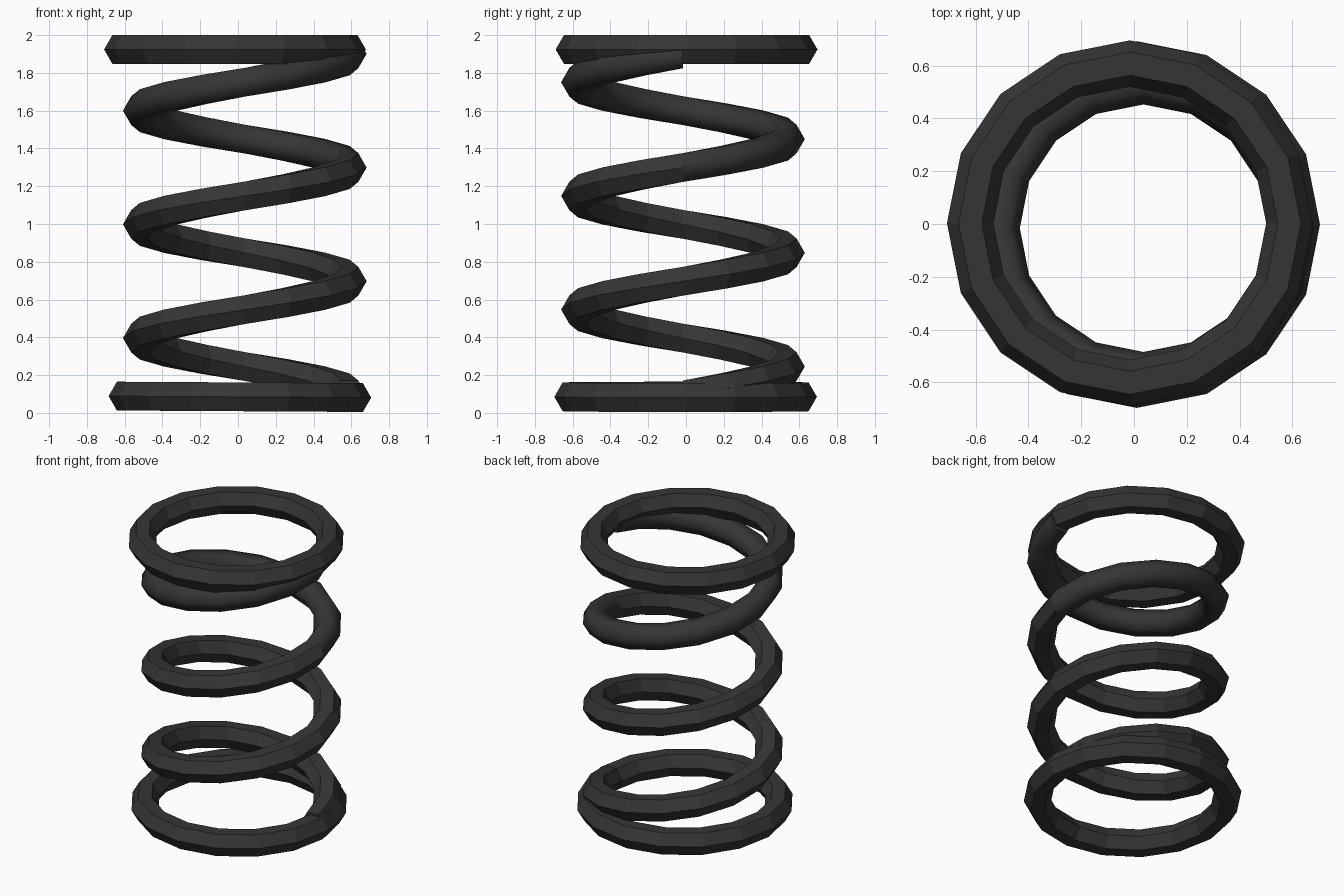
import bpy, bmesh, math

if "Cube" in bpy.data.objects:
    bpy.data.objects.remove(bpy.data.objects["Cube"])

STEPS = 16   # segments per turn
SIDES = 6    # hexagonal wire

steel = bpy.data.materials.new("dark_grey_steel")
steel.diffuse_color = (0.036, 0.036, 0.036, 1)
steel.use_nodes = True
steel.node_tree.nodes["Principled BSDF"].inputs["Base Color"].default_value = steel.diffuse_color


def swept_wire(name, turns, radius, wire, centre, z0, pitch=0.0, tilt=0.0,
               closed=False, smooth=False):
    """Sweep an upright hexagon around the z axis, rising by pitch each turn."""
    bm = bmesh.new()
    count = STEPS * turns
    sections = []
    for i in range(count if closed else count + 1):
        a = 2 * math.pi * i / STEPS
        section = []
        for k in range(SIDES):
            b = 2 * math.pi * k / SIDES
            r = radius + wire * math.cos(b)
            x, y = r * math.cos(a), r * math.sin(a)
            z = z0 + pitch * i / STEPS + wire * math.sin(b) + tilt * x
            section.append(bm.verts.new((centre[0] + x, centre[1] + y, z)))
        sections.append(section)
    for i in range(count):
        s, t = sections[i], sections[(i + 1) % len(sections)]
        for k in range(SIDES):
            j = (k + 1) % SIDES
            f = bm.faces.new((s[k], t[k], t[j], s[j]))
            f.smooth = smooth
    if not closed:
        bm.faces.new(sections[0])
        bm.faces.new(sections[-1])
    bmesh.ops.recalc_face_normals(bm, faces=bm.faces)
    mesh = bpy.data.meshes.new(name)
    bm.to_mesh(mesh)
    bm.free()
    mesh.materials.append(steel)
    obj = bpy.data.objects.new(name, mesh)
    bpy.context.collection.objects.link(obj)
    return obj


# flat end rings
swept_wire("bottom_ring", 1, 0.607, 0.088, (0.01, -0.002), 0.085,
           tilt=-0.006, closed=True)
swept_wire("top_ring", 1, 0.605, 0.088, (-0.016, 0.003), 1.924, closed=True)

# rising coil: two faceted turns, then one smooth turn
PITCH, COIL_Z, COIL_CENTRE = 0.602, 0.095, (0.036, -0.016)
swept_wire("lower_coil", 2, 0.557, 0.088, COIL_CENTRE, COIL_Z, PITCH)
swept_wire("upper_coil", 1, 0.557, 0.088, COIL_CENTRE, COIL_Z + 2 * PITCH,
           PITCH, smooth=True)
